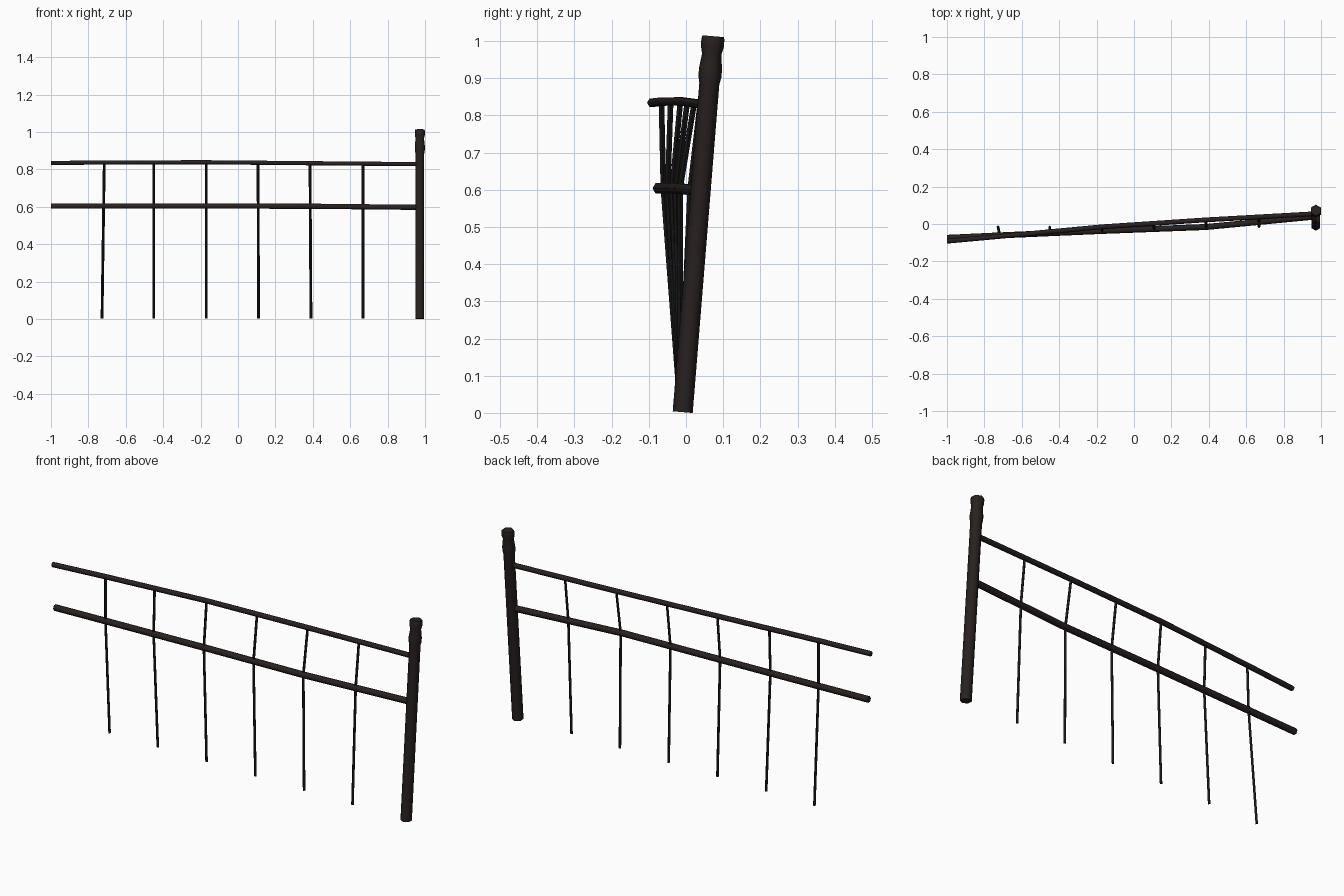
import bpy, bmesh, math
from mathutils import Vector

if "Cube" in bpy.data.objects:
    bpy.data.objects.remove(bpy.data.objects["Cube"])


def material(name, col):
    m = bpy.data.materials.new(name)
    m.diffuse_color = (*col, 1)
    m.use_nodes = True
    m.node_tree.nodes["Principled BSDF"].inputs["Base Color"].default_value = m.diffuse_color
    return m


BROWN = material("dark_brown_iron", (0.021, 0.015, 0.014))
BLACK = material("black_iron", (0.008, 0.008, 0.008))


def bar(name, path, radii, sides, mat):
    """Sweep a polygon along a path, one radius per point, with capped ends."""
    pts = [Vector(p) for p in path]
    bm = bmesh.new()
    rings = []
    for i, p in enumerate(pts):
        t = (pts[min(i + 1, len(pts) - 1)] - pts[max(i - 1, 0)]).normalized()
        a = Vector((0, 1, 0))
        a = (a - t * a.dot(t)).normalized()
        b = t.cross(a)
        rings.append([bm.verts.new(p + radii[i] * (a * math.cos(k * math.tau / sides)
                                                   + b * math.sin(k * math.tau / sides)))
                      for k in range(sides)])
    for r, s in zip(rings, rings[1:]):
        for k in range(sides):
            j = (k + 1) % sides
            bm.faces.new((r[k], r[j], s[j], s[k]))
    bm.faces.new(rings[0][::-1])
    bm.faces.new(rings[-1])
    bmesh.ops.recalc_face_normals(bm, faces=bm.faces)
    me = bpy.data.meshes.new(name)
    bm.to_mesh(me)
    bm.free()
    me.materials.append(mat)
    ob = bpy.data.objects.new(name, me)
    bpy.context.collection.objects.link(ob)
    bpy.ops.object.select_all(action='DESELECT')
    ob.select_set(True)
    bpy.context.view_layer.objects.active = ob
    bpy.ops.object.shade_smooth_by_angle(angle=math.radians(65))
    return ob


def on_path(path, x):
    """Point on a rail's centre line at a given x."""
    for p, q in zip(path, path[1:]):
        if p[0] <= x <= q[0]:
            return Vector(p).lerp(Vector(q), (x - p[0]) / (q[0] - p[0]))


# Leaning post with a waisted knob on top
profile = [(0.002, 0.027), (0.885, 0.027), (0.905, 0.031), (0.925, 0.031),
           (0.965, 0.026), (0.985, 0.031), (1.005, 0.031), (1.013, 0.029)]
bar("post", [(0.972, -0.009 + 0.081 * z, z) for z, r in profile],
    [r for z, r in profile], 6, BROWN)

# Rails, slightly sagging and twisted
top_path = [(-1, -0.092, 0.834), (-0.715, -0.066, 0.837), (-0.17, -0.015, 0.838),
            (0.385, 0.022, 0.833), (0.972, 0.055, 0.828)]
low_path = [(-1, -0.074, 0.604), (-0.72, -0.061, 0.604), (-0.17, -0.037, 0.604),
            (0.385, -0.016, 0.603), (0.972, 0.040, 0.597)]
bar("top_rail", top_path, [0.0128] * 5, 6, BROWN)
bar("lower_rail", low_path, [0.016] * 5, 6, BROWN)

# Balusters, bent where they cross the lower rail
for i, (xb, xt) in enumerate([(-0.727, -0.715), (-0.45, -0.45), (-0.17, -0.17),
                              (0.11, 0.107), (0.39, 0.385), (0.668, 0.668)]):
    xm = xb + (xt - xb) * 0.72
    bar(f"baluster_{i + 1}", [(xb, -0.015, 0.004), on_path(low_path, xm),
                              on_path(top_path, xt)], [0.0075] * 3, 4, BLACK)
